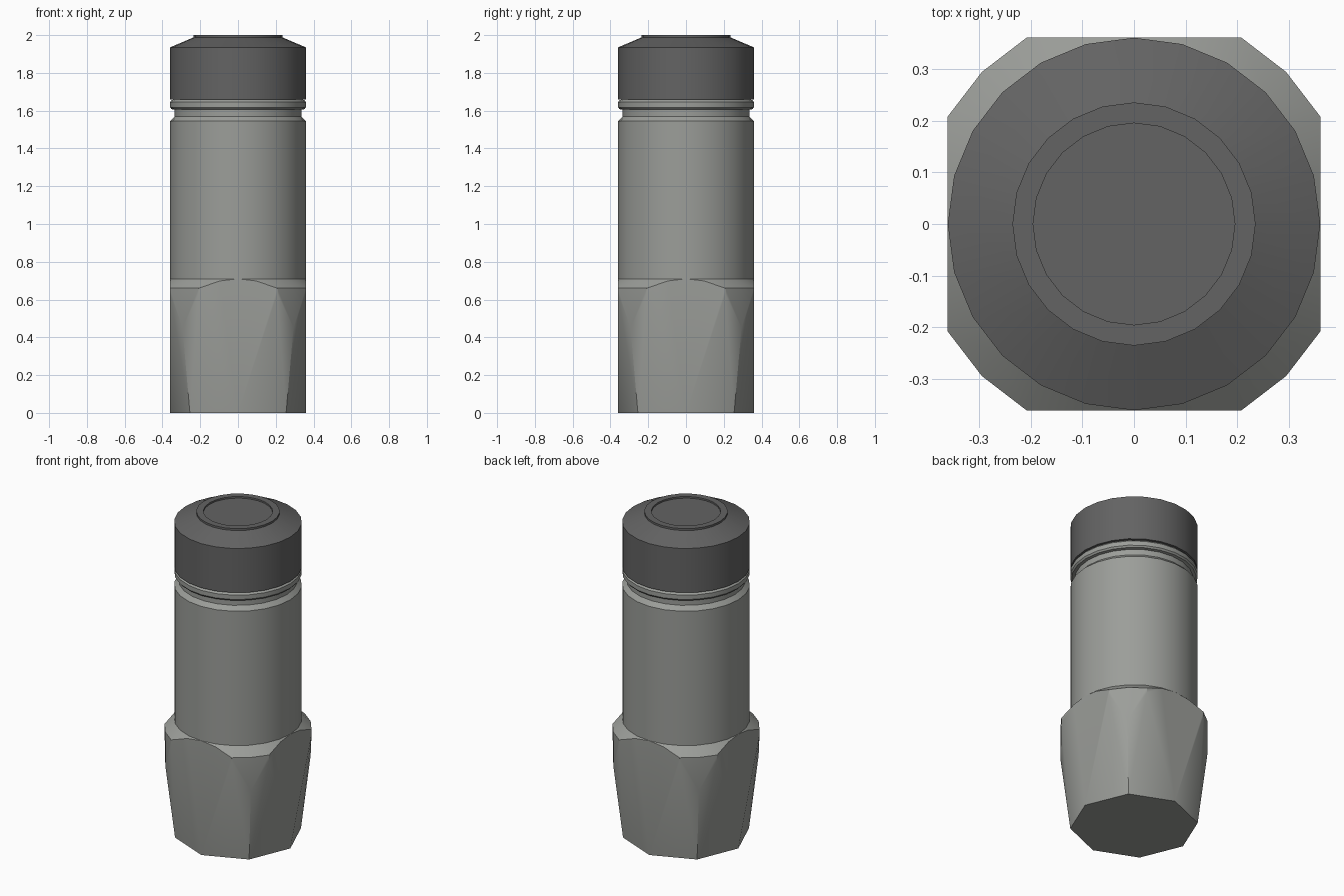
import bpy, bmesh, math

if "Cube" in bpy.data.objects:
    bpy.data.objects.remove(bpy.data.objects["Cube"], do_unlink=True)

SEG = 24
R = 0.36              # barrel radius and half width of the flats
RC = R / math.cos(math.radians(30))   # corner radius of the rounded square


def material(name, rgb):
    m = bpy.data.materials.new(name)
    m.use_nodes = True
    m.diffuse_color = (*rgb, 1)
    bsdf = m.node_tree.nodes["Principled BSDF"]
    bsdf.inputs["Base Color"].default_value = (*rgb, 1)
    bsdf.inputs["Roughness"].default_value = 0.6
    return m


steel = material("light grey steel", (0.33, 0.34, 0.32))
dark = material("dark grey", (0.125, 0.125, 0.125))


def finish(bm, name, mat):
    bmesh.ops.remove_doubles(bm, verts=bm.verts, dist=0.0005)
    bmesh.ops.recalc_face_normals(bm, faces=bm.faces)
    me = bpy.data.meshes.new(name)
    bm.to_mesh(me)
    bm.free()
    ob = bpy.data.objects.new(name, me)
    bpy.context.collection.objects.link(ob)
    me.materials.append(mat)
    bpy.ops.object.select_all(action="DESELECT")
    ob.select_set(True)
    bpy.context.view_layer.objects.active = ob
    bpy.ops.object.shade_smooth_by_angle(angle=math.radians(30))
    return ob


def lathe(name, profile, mat):
    """Spin (radius, z) points around z; the ends are capped."""
    bm = bmesh.new()
    rings = []
    for r, z in profile:
        rings.append([bm.verts.new((r * math.cos(2 * math.pi * i / SEG),
                                    r * math.sin(2 * math.pi * i / SEG), z))
                      for i in range(SEG)])
    for a, b in zip(rings, rings[1:]):
        for i in range(SEG):
            j = (i + 1) % SEG
            bm.faces.new((a[i], a[j], b[j], b[i]))
    bm.faces.new(rings[0])
    bm.faces.new(rings[-1])
    return finish(bm, name, mat)


# Barrel with the groove and the raised collar above it
lathe("barrel", [(R, 0.71), (R, 1.545), (0.335, 1.57), (0.335, 1.605),
                 (0.352, 1.608), (R, 1.618), (R, 1.645), (0.352, 1.655),
                 (0.34, 1.66)], steel)

# Cap with a sloping shoulder, a low rim and a shallow recessed disc
lathe("cap", [(R, 1.66), (R, 1.935), (0.235, 1.988), (0.235, 2.0),
              (0.195, 2.0), (0.195, 1.99)], dark)

# Base: chamfered square nut tapering to an octagonal foot
bm = bmesh.new()


def rim_z(r):
    return 0.71 - (r - R) / (RC - R) * 0.05


for quarter in range(4):
    for side in (1, -1):
        def pt(deg, r, z):
            a = math.radians(90 * quarter + side * deg)
            return (r * math.cos(a), r * math.sin(a), z)

        def circle(deg):
            return pt(deg, R, 0.71)

        def rim(deg):
            r = min(RC, R / math.cos(math.radians(deg)))
            return pt(deg, r, rim_z(r))

        edge, corner = pt(30, RC, 0.63), pt(45, RC, 0.45)
        foot_mid, foot_corner = pt(0, R, 0), pt(45, R, 0)
        faces = [
            (rim(0), rim(15), rim(30), edge, foot_mid),       # half of a flat
            (rim(30), rim(45), corner, edge),                 # corner strip
            (edge, corner, foot_corner),                      # corner taper
            (edge, foot_corner, foot_mid),
            (rim(0), rim(15), circle(15)),                    # top chamfer
            (rim(15), rim(30), circle(30), circle(15)),
            (rim(30), rim(45), circle(45), circle(30)),
            (foot_mid, foot_corner, (0, 0, 0)),               # underside
        ]
        for f in faces:
            bm.faces.new([bm.verts.new(p) for p in f])
finish(bm, "base_nut", steel)
